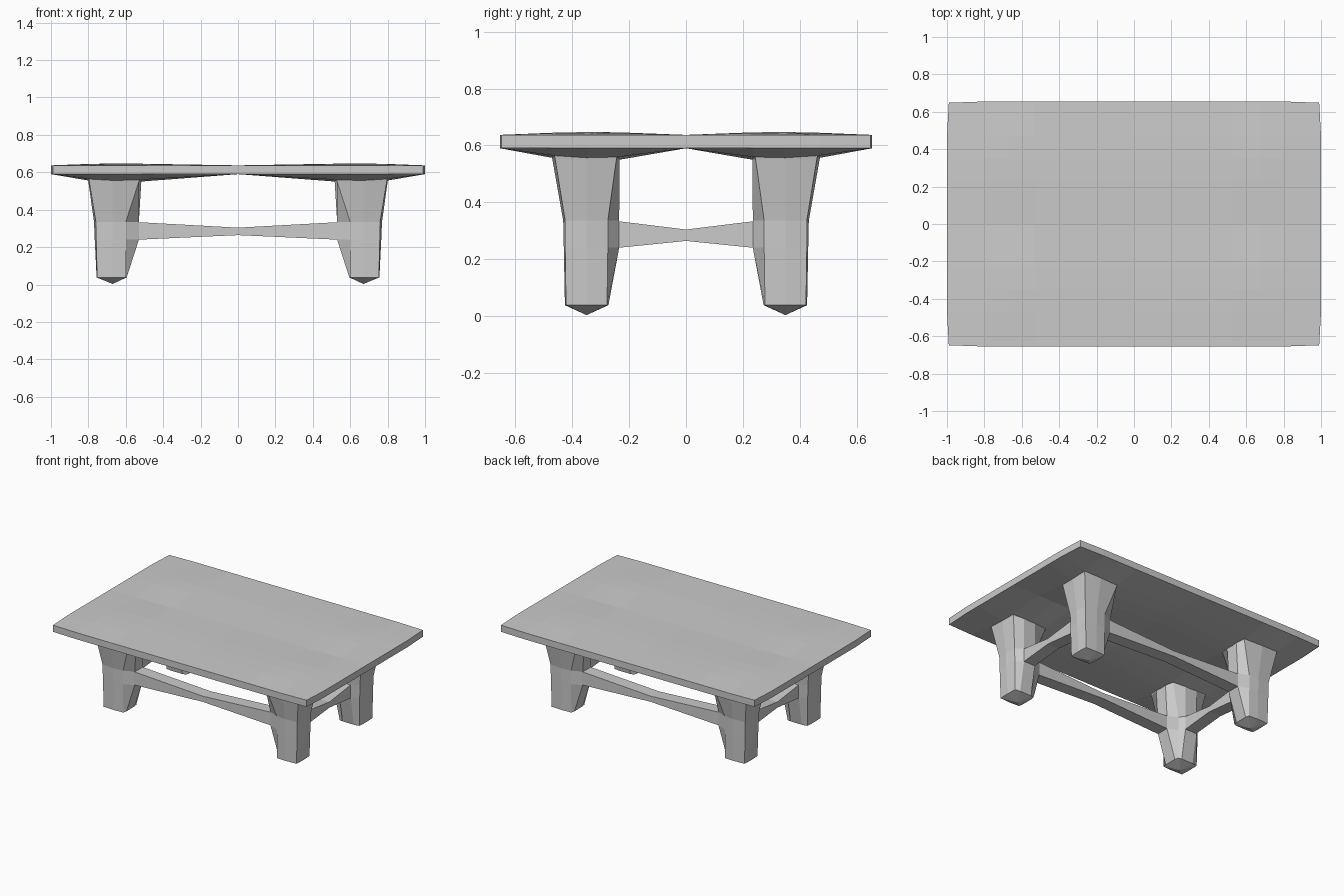
import bpy
import bmesh

cube = bpy.data.objects.get("Cube")
if cube:
    bpy.data.objects.remove(cube, do_unlink=True)

grey = bpy.data.materials.new("plain grey")
grey.use_nodes = True
grey.diffuse_color = (0.6, 0.6, 0.6, 1)
grey.node_tree.nodes["Principled BSDF"].inputs["Base Color"].default_value = (0.6, 0.6, 0.6, 1)


def finish(name, bm):
    bmesh.ops.recalc_face_normals(bm, faces=bm.faces)
    mesh = bpy.data.meshes.new(name)
    bm.to_mesh(mesh)
    bm.free()
    mesh.materials.append(grey)
    obj = bpy.data.objects.new(name, mesh)
    bpy.context.collection.objects.link(obj)
    return obj


def loft(bm, rings):
    """Join rings of points with quads; returns the vertex rings."""
    rows = [[bm.verts.new(p) for p in ring] for ring in rings]
    n = len(rows[0])
    for a, b in zip(rows, rows[1:]):
        for i in range(n):
            j = (i + 1) % n
            bm.faces.new((a[i], a[j], b[j], b[i]))
    return rows


def mirrored(half):
    """Full axis of (position, swell) from its positive half."""
    return [(-p, s) for p, s in reversed(half[1:])] + half


# Tabletop: thin slab that swells over each leg
AX = mirrored([(0, 0), (0.53, 0.9), (0.67, 1), (0.8, 0.75), (1, 0)])
AY = mirrored([(0, 0), (0.235, 0.9), (0.35, 1), (0.47, 0.75), (0.655, 0)])


def slab_grid(bm, base, swell):
    grid = []
    for x, f in AX:
        row = []
        for y, g in AY:
            corner = abs(x) == 1 and abs(y) == 0.655
            k = 0.99 if corner else 1
            row.append(bm.verts.new((x * k, y * k, base + swell * f * g)))
        grid.append(row)
    for a, b in zip(grid, grid[1:]):
        for i in range(len(a) - 1):
            bm.faces.new((a[i], b[i], b[i + 1], a[i + 1]))
    # Boundary loop of the grid
    return ([r[0] for r in grid] + grid[-1][1:]
            + [r[-1] for r in reversed(grid[:-1])] + grid[0][-2:0:-1])


bm = bmesh.new()
top = slab_grid(bm, 0.637, 0.01)
under = slab_grid(bm, 0.59, -0.045)
for i in range(len(top)):
    j = (i + 1) % len(top)
    bm.faces.new((top[i], top[j], under[j], under[i]))
finish("tabletop", bm)

# Legs: faceted posts, bulging inward where the stretchers meet
CX, CY, HALF = 0.67, 0.35, 0.045
# z, corners x in/out, corners y in/out, mid x in/out, mid y in/out
LEG = [
    (0.575, 0.525, 0.80, 0.24, 0.465, 0.515, 0.805, 0.233, 0.475),
    (0.55, 0.53, 0.795, 0.245, 0.46, 0.517, 0.80, 0.234, 0.47),
    (0.335, 0.60, 0.76, 0.275, 0.425, 0.53, 0.77, 0.235, 0.432),
    (0.24, 0.60, 0.758, 0.275, 0.425, 0.53, 0.766, 0.235, 0.43),
    (0.038, 0.60, 0.753, 0.278, 0.422, 0.595, 0.756, 0.273, 0.426),
]


def leg_ring(z, xi, xo, yi, yo, mxi, mxo, myi, myo):
    flat = [(xi, yi), (CX - HALF, myi), (CX + HALF, myi), (xo, yi), (mxo, CY),
            (xo, yo), (CX, myo), (xi, yo), (mxi, CY + HALF), (mxi, CY - HALF)]
    return [(x, y, z) for x, y in flat]


for sx, side in ((1, "left"), (-1, "right")):
    for sy, end in ((-1, "front"), (1, "back")):
        bm = bmesh.new()
        rows = loft(bm, [[(sx * x, sy * y, z) for x, y, z in leg_ring(*r)] for r in LEG])
        bm.faces.new(rows[0])
        tip = bm.verts.new((sx * CX, sy * CY, 0.003))
        foot = rows[-1]
        for i in range(len(foot)):
            bm.faces.new((foot[i], foot[(i + 1) % len(foot)], tip))
        finish(f"{end}_{side}_leg", bm)


# Stretchers: bars pinched in height at the middle
def stretcher(name, reach, offset, lengthwise):
    rings = []
    for t, lo, hi in ((-reach, 0.24, 0.333), (0, 0.264, 0.304), (reach, 0.24, 0.333)):
        ring = []
        for w, z in ((-HALF, lo), (HALF, lo), (HALF, hi), (-HALF, hi)):
            ring.append((t, offset + w, z) if lengthwise else (offset + w, t, z))
        rings.append(ring)
    bm = bmesh.new()
    rows = loft(bm, rings)
    bm.faces.new(rows[0])
    bm.faces.new(rows[-1])
    finish(name, bm)


for s, end, side in ((-1, "front", "right"), (1, "back", "left")):
    stretcher(f"{end}_stretcher", 0.531, s * CY, True)
    stretcher(f"{side}_stretcher", 0.236, s * CX, False)
